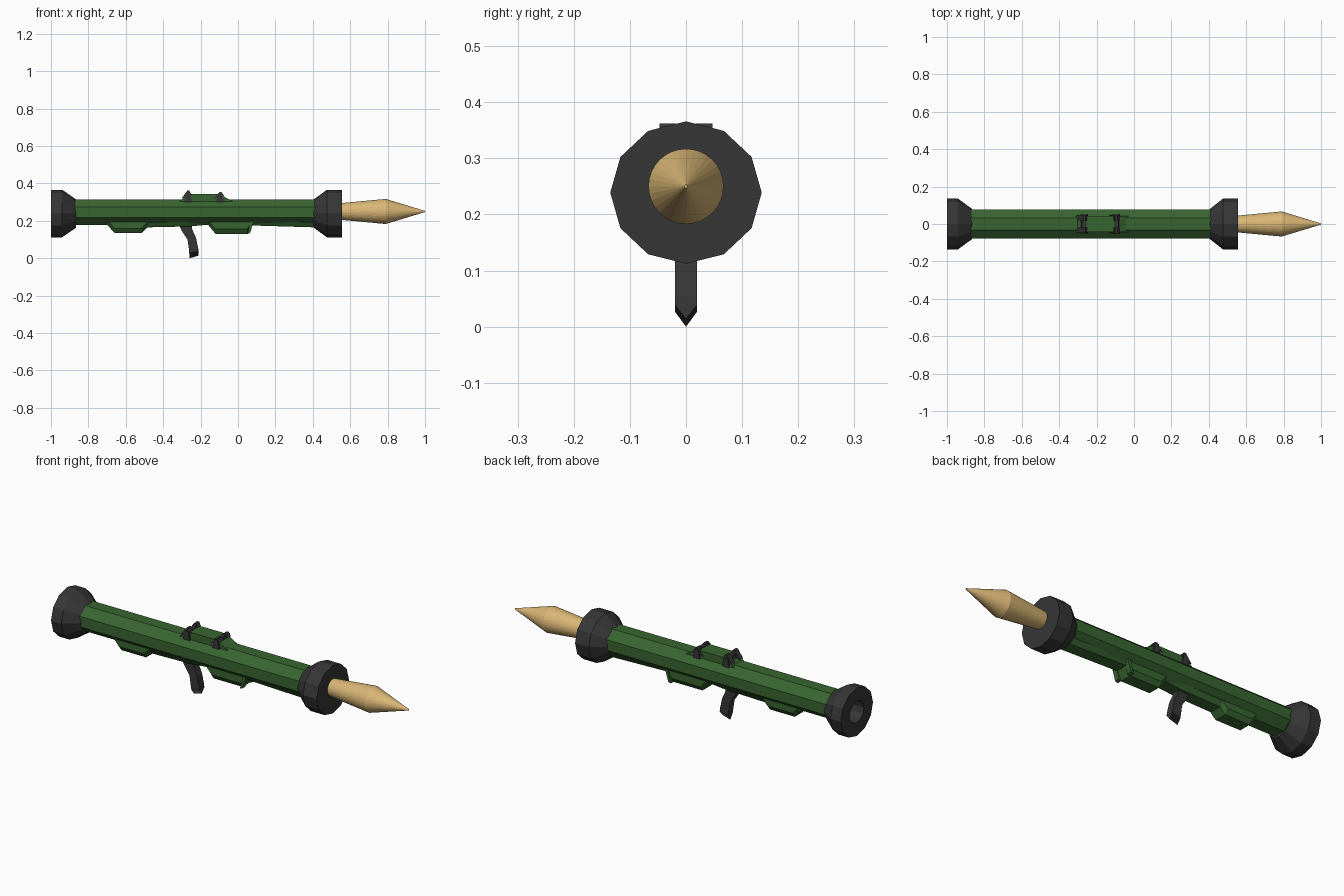
import bpy, bmesh, math

cube = bpy.data.objects.get("Cube")
if cube:
    bpy.data.objects.remove(cube, do_unlink=True)


def material(name, color):
    m = bpy.data.materials.new(name)
    m.use_nodes = True
    m.diffuse_color = (*color, 1)
    bsdf = next(n for n in m.node_tree.nodes if n.type == 'BSDF_PRINCIPLED')
    bsdf.inputs["Base Color"].default_value = (*color, 1)
    bsdf.inputs["Roughness"].default_value = 0.8
    return m


GREEN = material("olive green", (0.04, 0.13, 0.03))
GREY = material("dark grey", (0.037, 0.037, 0.037))
TAN = material("warhead tan", (0.70, 0.47, 0.18))


def loft(name, rings, mat):
    """Skin a row of matching closed rings and cap both ends."""
    bm = bmesh.new()
    loops = [[bm.verts.new(p) for p in ring] for ring in rings]
    n = len(loops[0])
    for a, b in zip(loops, loops[1:]):
        for i in range(n):
            j = (i + 1) % n
            bm.faces.new((a[i], a[j], b[j], b[i]))
    bm.faces.new(loops[0])
    bm.faces.new(loops[-1])
    bmesh.ops.recalc_face_normals(bm, faces=bm.faces)
    mesh = bpy.data.meshes.new(name)
    bm.to_mesh(mesh)
    bm.free()
    mesh.materials.append(mat)
    obj = bpy.data.objects.new(name, mesh)
    bpy.context.collection.objects.link(obj)
    return obj


def ring(x, r, sides, z, squash=1.0, turn=0.0):
    angles = [math.tau * (i + turn) / sides for i in range(sides)]
    return [(x, r * math.cos(a), z + r * squash * math.sin(a)) for a in angles]


def lathe(name, stations, sides, z, mat, squash=1.0, turn=0.0):
    return loft(name, [ring(x, r, sides, z, squash, turn) for x, r in stations], mat)


def underside(name, stations, mat, half=0.05):
    """Chamfered block below the tube, given its (x, bottom) outline."""
    rings = []
    for x, z in stations:
        right = [(x, half, 0.23), (x, half, z + 0.025), (x, half * 0.65, z)]
        rings.append(right + [(px, -py, pz) for px, py, pz in reversed(right)])
    return loft(name, rings, mat)


def prism(name, outline, y0, y1, mat):
    return loft(name, [[(x, y, z) for x, z in outline] for y in (y0, y1)], mat)


# Launch tube
lathe("launch_tube", [(-0.875, 0.084), (0.42, 0.084)], 8, 0.246, GREEN, 0.87, 0.5)

# Rear bell with recessed exhaust, and muzzle bell
lathe("rear_bell", [(-0.865, 0.08), (-0.94, 0.135), (-1.0, 0.135),
                    (-1.0, 0.06), (-0.89, 0.06)], 12, 0.239, GREY, 0.94)
lathe("muzzle_bell", [(0.405, 0.08), (0.475, 0.135), (0.555, 0.135)],
      12, 0.239, GREY, 0.94)

# Warhead
lathe("warhead", [(0.5, 0.041), (0.555, 0.045), (0.79, 0.067), (1.0, 0.003)],
      32, 0.25, TAN)

# Lower guards and rails
underside("rear_guard", [(-0.71, 0.19), (-0.66, 0.135), (-0.515, 0.135),
                         (-0.485, 0.165), (-0.26, 0.17), (-0.15, 0.18)], GREEN)
underside("front_guard", [(-0.17, 0.19), (-0.12, 0.13), (0.05, 0.13),
                          (0.075, 0.175), (0.41, 0.165)], GREEN)
for side in (-1, 1):
    prism("guard_tab", [(0.05, 0.13), (0.065, 0.135), (0.087, 0.21), (0.07, 0.21)],
          side * 0.03, side * 0.056, GREEN)

# Sight base on top of the tube
prism("sight_base", [(-0.32, 0.30), (-0.26, 0.343), (-0.10, 0.343), (-0.02, 0.30)],
      -0.043, 0.043, GREEN)

# Sight brackets: a low strap with two raised ears
for name, x, top in (("rear_sight", -0.267, 0.362), ("front_sight", -0.095, 0.354)):
    prism(name + "_strap", [(x - 0.02, 0.30), (x - 0.012, 0.347),
                            (x + 0.012, 0.347), (x + 0.02, 0.30)], -0.05, 0.05, GREY)
    for side in (-1, 1):
        prism(name + "_ear", [(x - 0.035, 0.318), (x - 0.004, top),
                              (x + 0.007, top), (x + 0.02, 0.335)],
              side * 0.018, side * 0.047, GREY)

# Curved grip with a ridged foot
grip_path = [(-0.32, -0.25, 0.19), (-0.30, -0.245, 0.145), (-0.27, -0.225, 0.10),
             (-0.262, -0.213, 0.045)]
rings = [[(a, -0.02, z), (a, 0, z), (a, 0.02, z),
          (b, 0.02, z + 0.01), (b, 0, z + 0.01), (b, -0.02, z + 0.01)]
         for a, b, z in grip_path]
rings.append([(-0.259, -0.02, 0.027), (-0.259, 0, 0), (-0.259, 0.02, 0.027),
              (-0.211, 0.02, 0.039), (-0.211, 0, 0.014), (-0.211, -0.02, 0.039)])
loft("grip", rings, GREY)
